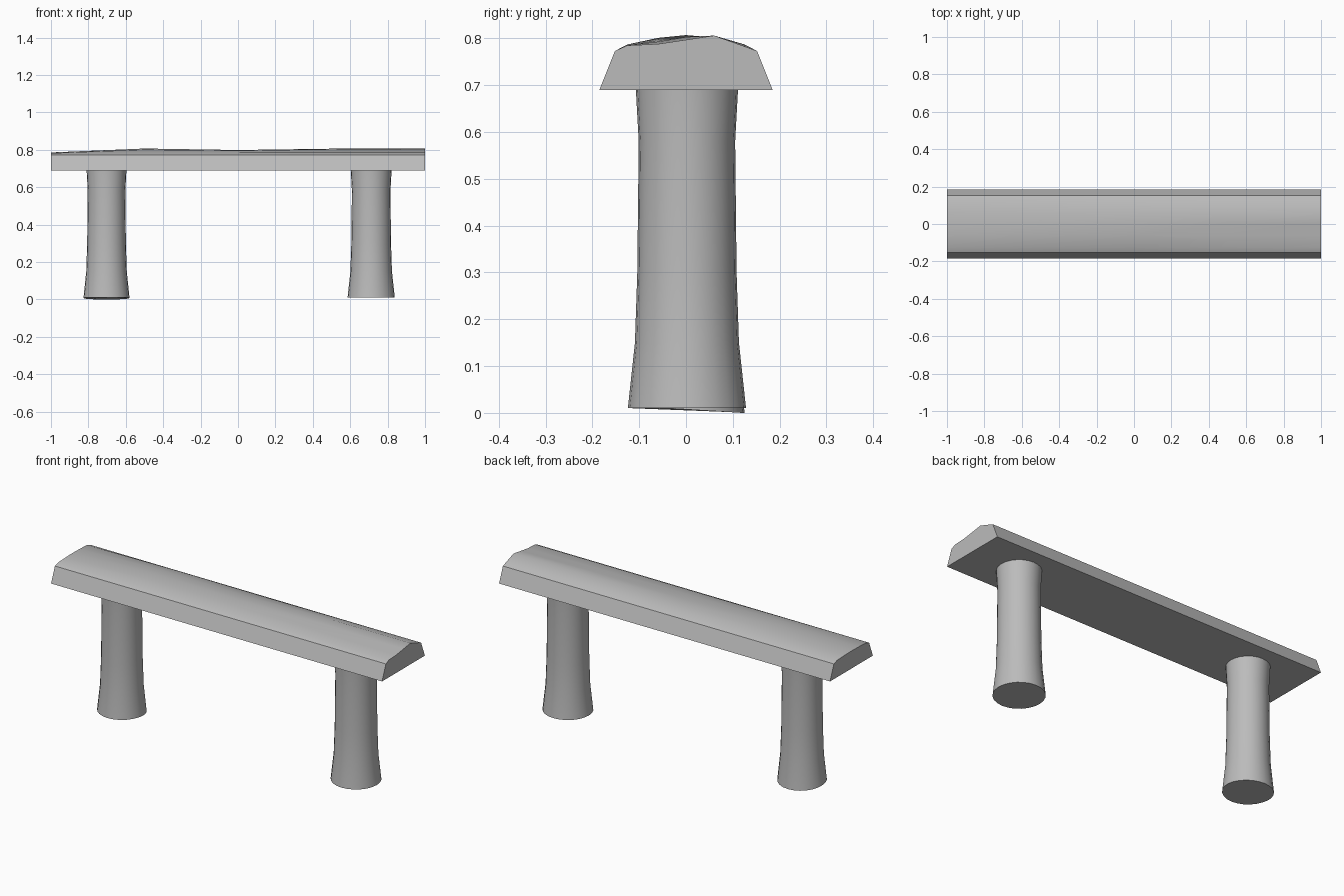
import bpy, bmesh, math

cube = bpy.data.objects.get("Cube")
if cube:
    bpy.data.objects.remove(cube, do_unlink=True)

# Single stone colour
stone = bpy.data.materials.new("stone_grey")
stone.use_nodes = True
GREY = (0.5, 0.5, 0.5, 1)
stone.diffuse_color = GREY
stone.node_tree.nodes["Principled BSDF"].inputs["Base Color"].default_value = GREY


def finish(bm, name):
    """Turn the bmesh into a smooth object with sharp corners."""
    bmesh.ops.recalc_face_normals(bm, faces=bm.faces)
    mesh = bpy.data.meshes.new(name)
    bm.to_mesh(mesh)
    bm.free()
    mesh.materials.append(stone)
    obj = bpy.data.objects.new(name, mesh)
    bpy.context.collection.objects.link(obj)
    bpy.ops.object.select_all(action='DESELECT')
    obj.select_set(True)
    bpy.context.view_layer.objects.active = obj
    bpy.ops.object.shade_smooth_by_angle(angle=math.radians(30))


def loft(bm, rings):
    """Skin a row of closed rings and cap both ends."""
    loops = [[bm.verts.new(p) for p in ring] for ring in rings]
    n = len(loops[0])
    for a, b in zip(loops, loops[1:]):
        for i in range(n):
            j = (i + 1) % n
            bm.faces.new((a[i], a[j], b[j], b[i]))
    bm.faces.new(loops[0])
    bm.faces.new(loops[-1])


# Seat slab: chamfered section with a gently worn, uneven crown
crown_y = (-0.125, -0.06, 0, 0.06, 0.125)
crown_z = {
    -1.0: (0.782, 0.785, 0.786, 0.785, 0.782),
    -0.5: (0.787, 0.801, 0.807, 0.802, 0.787),
    0.0: (0.785, 0.796, 0.799, 0.797, 0.785),
    0.5: (0.785, 0.793, 0.803, 0.806, 0.787),
    1.0: (0.785, 0.788, 0.797, 0.806, 0.783),
}
bm = bmesh.new()
loft(bm, [[(x, -0.185, 0.69), (x, -0.152, 0.773)]
          + [(x, y, z) for y, z in zip(crown_y, heights)]
          + [(x, 0.152, 0.773), (x, 0.185, 0.69)]
          for x, heights in crown_z.items()])
finish(bm, "seat_slab")

# Flared round legs
leg_profile = ((0.01, 0.125), (0.15, 0.11), (0.3, 0.105), (0.58, 0.102), (0.69, 0.108))
SIDES = 24


def leg(name, cx, scale, worn_foot):
    bm = bmesh.new()
    rings = []
    for k, (z, r) in enumerate(leg_profile):
        ring = []
        for i in range(SIDES):
            a = math.tau * i / SIDES
            y = r * scale * math.sin(a) + 0.002
            drop = 0.0
            if worn_foot and k == 0:
                drop = 0.01 * min(1, max(0, (y + 0.04) / 0.16))
            ring.append((cx + r * scale * math.cos(a), y, z - drop))
        rings.append(ring)
    loft(bm, rings)
    finish(bm, name)


leg("right_leg", -0.703, 0.985, True)
leg("left_leg", 0.712, 1.01, False)
